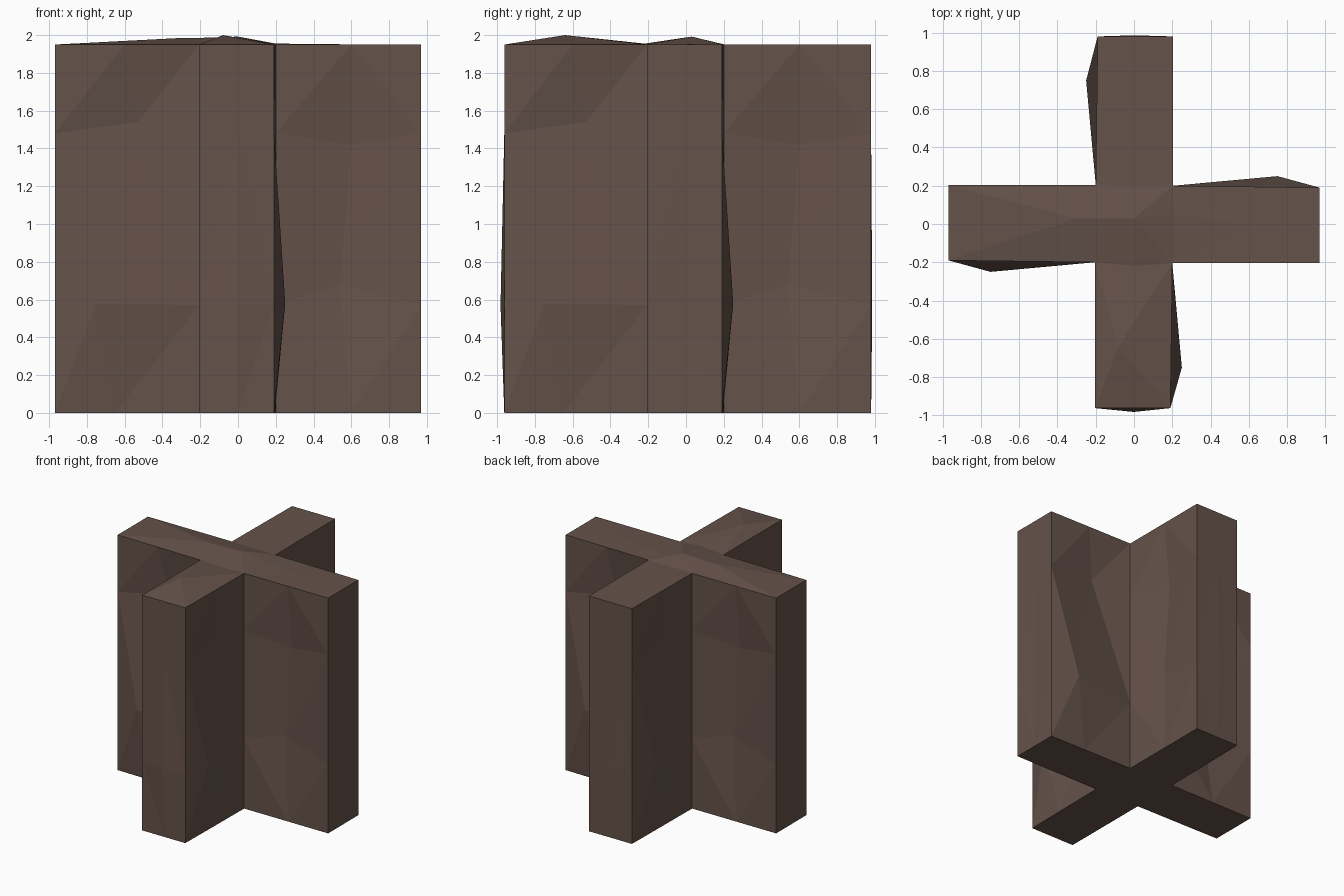
import bpy, bmesh
from mathutils import Vector, Matrix
from math import pi

if "Cube" in bpy.data.objects:
    bpy.data.objects.remove(bpy.data.objects["Cube"])

LEVELS = [0, 0.57, 1.48, 1.95]
LENGTHS = [0.97, 0.98, 0.97, 0.962]      # east, north, west, south
END_BULGE = [-0.01, 0.006, -0.01, 0.02]
# middle point of each wall per level: distance along arm, height, outward offset
PLAIN = [(0.6, 0, 0), (0.54, 0.68, -0.05), (0.6, 1.42, -0.05), (0.6, 1.95, 0)]
BUMPED = [(0.65, 0, 0), (0.75, 0.58, 0.055), (0.53, 1.54, -0.06), (0.6, 1.95, 0)]
CENTRE_EDGE = [(0.2, 0.05, 1.955), (0, 0.2, 1.95), (-0.21, 0.03, 1.985), (0, -0.22, 1.955)]
ARM_PEAK = [(0.6, 0.0, 1.951), (0, 0.6, 1.95), (-0.3, 0.03, 1.985), (-0.08, -0.64, 2.0)]

bm = bmesh.new()


def ring(i):
    """Plus-shaped outline at one level, six points per arm."""
    z, pts = LEVELS[i], []
    px, pz, po = PLAIN[i]
    bx, bz, bo = BUMPED[i]
    for k in range(4):
        l = LENGTHS[k]
        rot = Matrix.Rotation(k * pi / 2, 3, 'Z')
        end = l + END_BULGE[k] * (i == 1)
        arm = [(0.2, -0.205, z), (px, -0.205 - po, pz), (l, -0.205, z),
               (end, 0, z), (l, 0.19, z), (bx, 0.195 + bo, bz)]
        pts += [bm.verts.new(rot @ Vector(p)) for p in arm]
    return pts


rings = [ring(i) for i in range(len(LEVELS))]
n = len(rings[0])

# faceted walls
for a, b in zip(rings, rings[1:]):
    for j in range(n):
        k = (j + 1) % n
        bm.faces.new((a[j], a[k], b[k], b[j]))

# flat underside
bm.faces.new(rings[0][::-1])

# gently hammered top: a fan on each arm and on the crossing
top = rings[-1]
mids = [bm.verts.new(p) for p in CENTRE_EDGE]
centre = bm.verts.new((0, 0.03, 1.992))
for k in range(4):
    loop = [top[(6 * k + j) % n] for j in range(7)] + [mids[k]]
    peak = bm.verts.new(ARM_PEAK[k])
    for p, q in zip(loop, loop[1:] + loop[:1]):
        bm.faces.new((p, q, peak))
    bm.faces.new((loop[0], mids[k], centre))
    bm.faces.new((mids[k], loop[6], centre))

bmesh.ops.triangulate(bm, faces=bm.faces[:])
bmesh.ops.recalc_face_normals(bm, faces=bm.faces[:])
mesh = bpy.data.meshes.new("cross_pillar")
bm.to_mesh(mesh)
bm.free()

mat = bpy.data.materials.new("brown")
mat.diffuse_color = (0.13, 0.085, 0.068, 1)
mat.use_nodes = True
mat.node_tree.nodes["Principled BSDF"].inputs["Base Color"].default_value = mat.diffuse_color
mesh.materials.append(mat)
obj = bpy.data.objects.new("cross_pillar", mesh)
bpy.context.collection.objects.link(obj)
